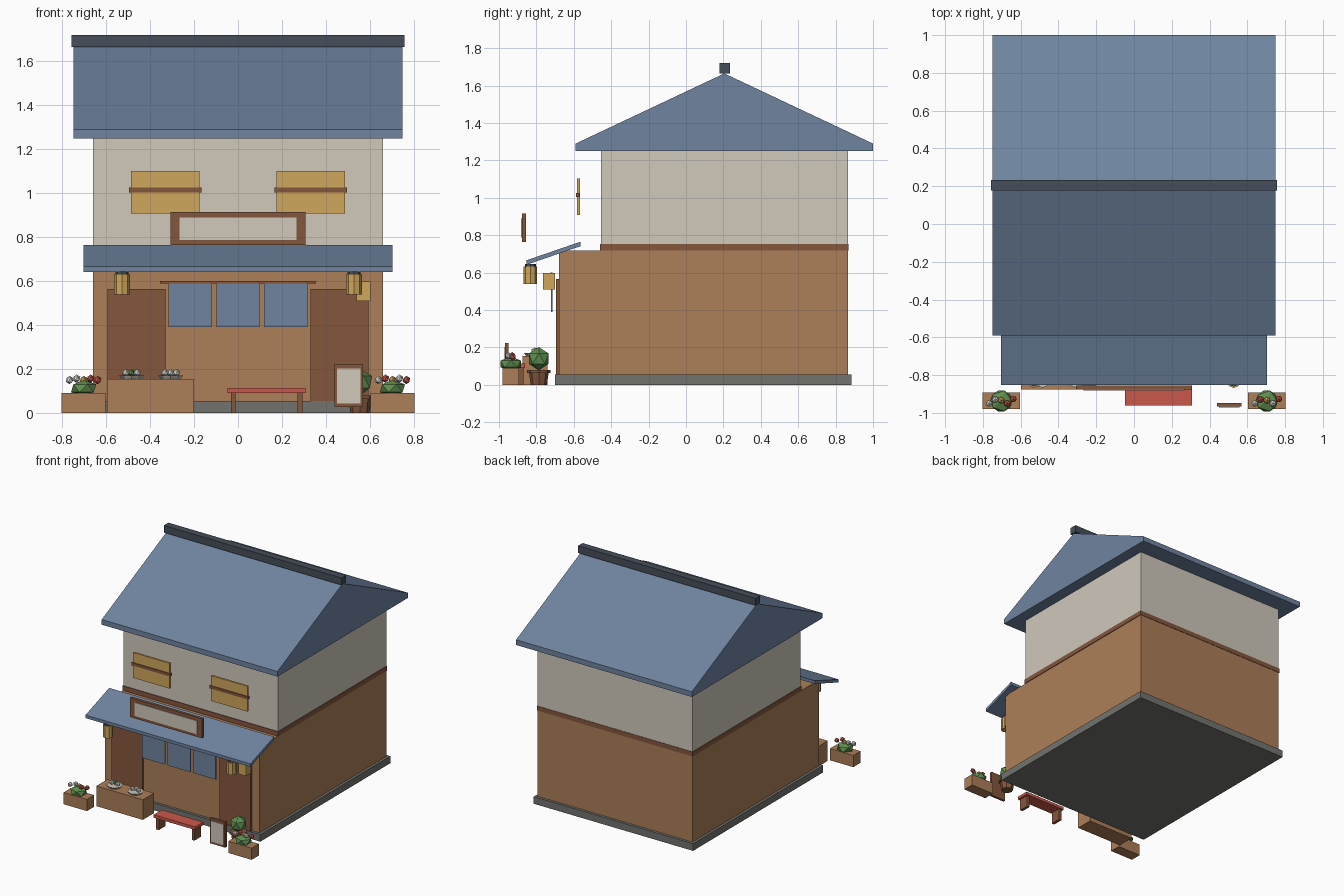
import bpy, bmesh, math

if "Cube" in bpy.data.objects:
    bpy.data.objects.remove(bpy.data.objects["Cube"])


def material(name, rgb):
    m = bpy.data.materials.new(name)
    lin = [((c / 255 + 0.055) / 1.055) ** 2.4 for c in rgb]
    m.diffuse_color = (*lin, 1)
    m.use_nodes = True
    m.node_tree.nodes["Principled BSDF"].inputs["Base Color"].default_value = m.diffuse_color
    return m


BLUE = material("slate_blue", (110, 132, 160))
DARK = material("dark_slate", (70, 78, 90))
WOOD = material("wood", (172, 126, 88))
BROWN = material("dark_wood", (132, 87, 61))
CREAM = material("plaster", (208, 200, 187))
GOLD = material("warm_gold", (208, 167, 92))
STONE = material("stone_grey", (114, 115, 110))
RED = material("red", (202, 88, 76))
GREEN = material("leaf_green", (96, 143, 80))
WHITE = material("white", (222, 222, 216))


def finish(bm, name, mat):
    bmesh.ops.recalc_face_normals(bm, faces=bm.faces)
    me = bpy.data.meshes.new(name)
    bm.to_mesh(me)
    bm.free()
    me.materials.append(mat)
    ob = bpy.data.objects.new(name, me)
    bpy.context.collection.objects.link(ob)
    return ob


def extrude_x(name, mat, x0, x1, profile):
    """Extrude a (y, z) profile from x0 to x1."""
    bm = bmesh.new()
    face = bm.faces.new([bm.verts.new((x0, y, z)) for y, z in profile])
    new = bmesh.ops.extrude_face_region(bm, geom=[face])["geom"]
    moved = [v for v in new if isinstance(v, bmesh.types.BMVert)]
    bmesh.ops.translate(bm, verts=moved, vec=(x1 - x0, 0, 0))
    return finish(bm, name, mat)


def box(name, mat, x0, x1, y0, y1, z0, z1):
    return extrude_x(name, mat, x0, x1, [(y0, z0), (y1, z0), (y1, z1), (y0, z1)])


def cone(name, mat, x, y, z0, z1, r0, r1, sides=8):
    bm = bmesh.new()
    bmesh.ops.create_cone(bm, cap_ends=True, segments=sides, radius1=r0, radius2=r1, depth=z1 - z0)
    bmesh.ops.translate(bm, verts=bm.verts, vec=(x, y, (z0 + z1) / 2))
    return finish(bm, name, mat)


def ball(name, mat, x, y, z, r, squash=1.0):
    bm = bmesh.new()
    bmesh.ops.create_icosphere(bm, subdivisions=1, radius=r)
    bmesh.ops.scale(bm, verts=bm.verts, vec=(1, 1, squash))
    bmesh.ops.translate(bm, verts=bm.verts, vec=(x, y, z))
    return finish(bm, name, mat)


# Building body
box("foundation", STONE, -0.68, 0.68, -0.70, 0.885, 0, 0.055)
box("lower_walls", WOOD, -0.66, 0.66, -0.68, 0.865, 0.055, 0.717)
box("floor_band", BROWN, -0.665, 0.665, -0.46, 0.868, 0.717, 0.752)
box("upper_walls", CREAM, -0.66, 0.66, -0.455, 0.865, 0.752, 1.25)

# Gable roof and ridge
extrude_x("roof", BLUE, -0.75, 0.75,
          [(-0.59, 1.25), (1.0, 1.25), (1.0, 1.29), (0.205, 1.665), (-0.59, 1.29)])
box("roof_ridge", DARK, -0.758, 0.758, 0.178, 0.234, 1.665, 1.72)

# Sloped awning with its sign board
extrude_x("awning", BLUE, -0.704, 0.704,
          [(-0.853, 0.642), (-0.565, 0.741), (-0.565, 0.765), (-0.853, 0.666)])
box("sign_frame", BROWN, -0.308, 0.308, -0.876, -0.855, 0.765, 0.915)
box("sign_panel", CREAM, -0.267, 0.267, -0.881, -0.875, 0.787, 0.89)

# Curtain rod and three curtain panels
box("curtain_rod", BROWN, -0.355, 0.355, -0.725, -0.713, 0.588, 0.60)
for i in (-1, 0, 1):
    cx = i * 0.2175
    box("curtain_panel", BLUE, cx - 0.098, cx + 0.098, -0.722, -0.715, 0.39, 0.588)

# Mirrored windows, doors, lanterns
for s in (-1, 1):
    wx, dx, lx = s * 0.332, s * 0.462, s * 0.528
    box("window", GOLD, wx - 0.156, wx + 0.156, -0.582, -0.567, 0.907, 1.102)
    box("window_bar", BROWN, wx - 0.165, wx + 0.165, -0.588, -0.569, 1.004, 1.026)
    box("door", BROWN, dx - 0.133, dx + 0.133, -0.695, -0.678, 0.055, 0.565)
    cone("lantern", GOLD, lx, -0.832, 0.54, 0.633, 0.036, 0.036)
    cone("lantern_cap", DARK, lx, -0.832, 0.63, 0.645, 0.029, 0.029)

# Side lamp box
box("lamp_box", GOLD, 0.54, 0.603, -0.765, -0.70, 0.51, 0.598)

# Counter with two dishes of food
box("counter", WOOD, -0.597, -0.20, -0.875, -0.74, 0, 0.155)
for cx, mid in ((-0.485, GREEN), (-0.307, WHITE)):
    cone("dish", CREAM, cx, -0.81, 0.155, 0.17, 0.045, 0.057)
    for k, mat in enumerate((WHITE, mid, WHITE)):
        ball("food", mat, cx + (k - 1) * 0.026, -0.81 + (k % 2) * 0.012, 0.182, 0.018)

# Bench
box("bench_seat", RED, -0.047, 0.307, -0.96, -0.86, 0.09, 0.113)
for cx in (-0.022, 0.282):
    box("bench_leg", BROWN, cx - 0.011, cx + 0.011, -0.95, -0.87, 0, 0.09)

# Standing menu board
box("menu_board", BROWN, 0.44, 0.568, -0.967, -0.948, 0.026, 0.223)
box("menu_panel", CREAM, 0.45, 0.558, -0.971, -0.966, 0.043, 0.203)

# Potted shrub
cone("pot", BROWN, 0.555, -0.787, 0, 0.066, 0.043, 0.053)
cone("pot_rim", BROWN, 0.555, -0.787, 0.064, 0.08, 0.062, 0.062)
ball("shrub", GREEN, 0.555, -0.787, 0.14, 0.062)

# Planter boxes with flowers
flowers = {-1: (WHITE, WHITE, GOLD, RED, RED), 1: (WHITE, RED, GOLD, WHITE, RED)}
for s in (-1, 1):
    px = s * 0.703
    box("planter", WOOD, px - 0.1, px + 0.1, -0.98, -0.892, 0, 0.09)
    ball("planter_leaves", GREEN, px, -0.937, 0.112, 0.064, 0.62)
    for k, mat in enumerate(flowers[s]):
        ball("flower", mat, px + (k - 2) * 0.032, -0.937 - 0.013 * math.cos(k * 2.2),
             0.15 + 0.006 * (k % 2), 0.019)
